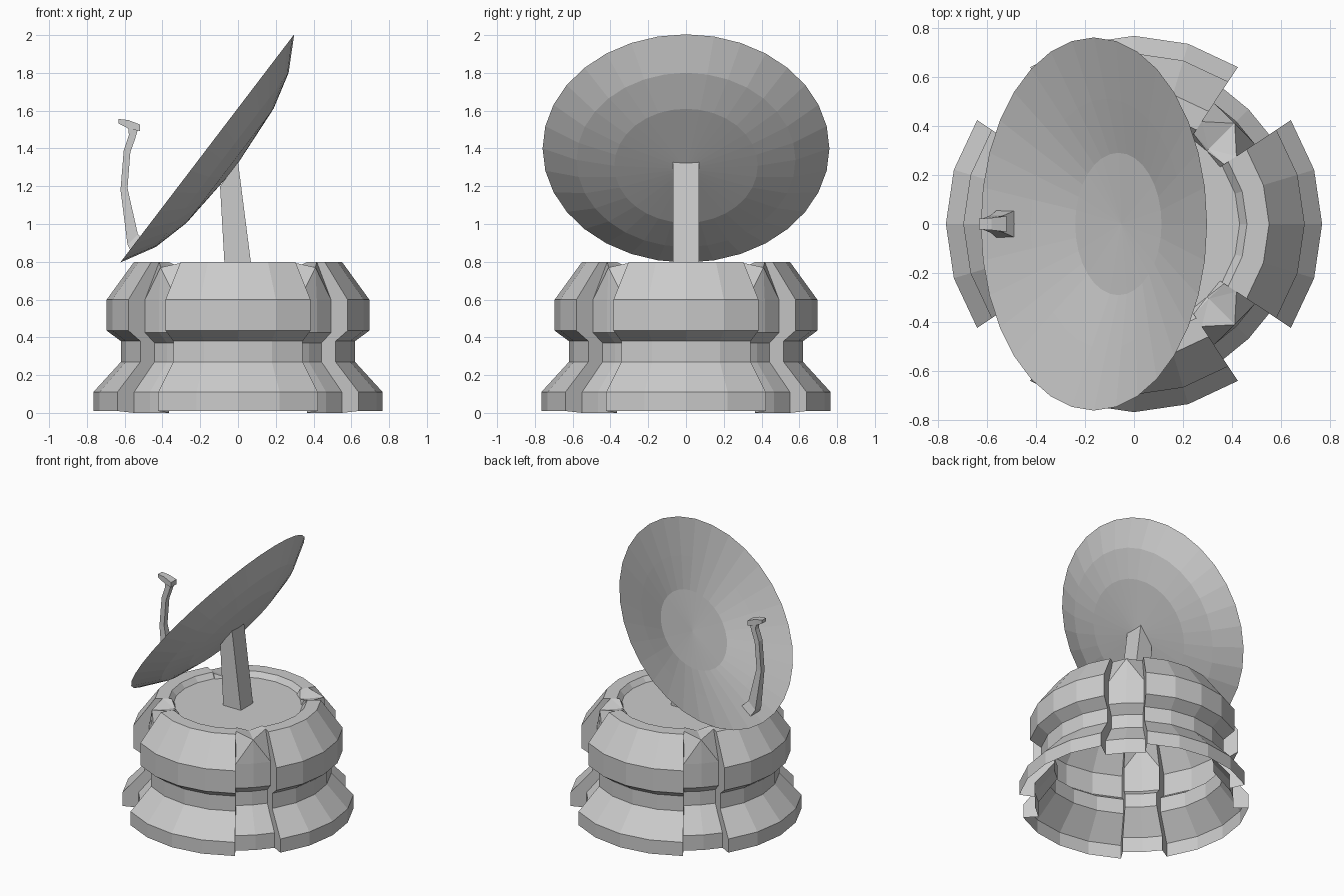
import bpy, bmesh, math
from mathutils import Vector, Matrix

if "Cube" in bpy.data.objects:
    bpy.data.objects.remove(bpy.data.objects["Cube"])

grey = bpy.data.materials.new("light_grey")
grey.diffuse_color = (0.6, 0.6, 0.6, 1)
grey.use_nodes = True
grey.node_tree.nodes["Principled BSDF"].inputs["Base Color"].default_value = grey.diffuse_color


def make_object(name, bm):
    bmesh.ops.remove_doubles(bm, verts=bm.verts, dist=0.0005)
    bmesh.ops.recalc_face_normals(bm, faces=bm.faces)
    me = bpy.data.meshes.new(name)
    bm.to_mesh(me)
    bm.free()
    me.materials.append(grey)
    ob = bpy.data.objects.new(name, me)
    bpy.context.collection.objects.link(ob)
    return ob


def loft(name, sections):
    """Skin a list of four-cornered sections and cap both ends."""
    bm = bmesh.new()
    rings = [[bm.verts.new(p) for p in s] for s in sections]
    for a, b in zip(rings, rings[1:]):
        for i in range(4):
            j = (i + 1) % 4
            bm.faces.new((a[i], a[j], b[j], b[i]))
    bm.faces.new(rings[0][::-1])
    bm.faces.new(rings[-1])
    return make_object(name, bm)


# Base: open-bottomed shell, four wide sectors with four recessed diagonal panels
SECTOR = [(.766, .01), (.766, .11), (.62, .27), (.62, .38), (.695, .435),
          (.695, .60), (.55, .80), (.46, .80), (.43, .765)]
PANEL = [(.66, 0), (.66, .11), (.53, .27), (.53, .37), (.59, .425),
         (.59, .60), (.50, .80), (.44, .80), (.42, .765)]
PANEL_MID = PANEL[:6] + [(.58, .77), (.43, .768), (.42, .765)]
HALF = 33.5

columns = []
for q in range(4):
    for k in range(5):
        columns.append((q * 90 - HALF + k * HALF / 2, SECTOR))
    columns.append((q * 90 + HALF, PANEL))
    columns.append((q * 90 + 45, PANEL_MID))
    columns.append((q * 90 + 90 - HALF, PANEL))

bm = bmesh.new()
cols = []
for deg, prof in columns:
    c, s = math.cos(math.radians(deg)), math.sin(math.radians(deg))
    cols.append([bm.verts.new((r * c, r * s, z)) for r, z in prof])
centre = bm.verts.new((0, 0, .765))
for i, a in enumerate(cols):
    j = (i + 1) % len(cols)
    b = cols[j]
    for k in range(len(a) - 1):
        if k >= 5 and columns[i][1] is PANEL_MID:
            bm.faces.new((a[k], b[k], a[k + 1]))
            bm.faces.new((b[k], b[k + 1], a[k + 1]))
        elif k >= 5 and columns[j][1] is PANEL_MID:
            bm.faces.new((a[k], b[k], b[k + 1]))
            bm.faces.new((a[k], b[k + 1], a[k + 1]))
        else:
            bm.faces.new((a[k], b[k], b[k + 1], a[k + 1]))
    if (a[-1].co - b[-1].co).length > .02:
        bm.faces.new((a[-1], b[-1], centre))
make_object("base_shell", bm)

# Dish: thin bowl spun round its own axis, then tilted
DISH = [(0, -.14), (.29, -.125), (.51, -.065), (.76, 0),
        (.58, -.10), (.38, -.152), (0, -.18)]
N = 32
bm = bmesh.new()
rings = []
for r, h in DISH:
    if r == 0:
        rings.append([bm.verts.new((0, 0, h))] * N)
    else:
        rings.append([bm.verts.new((r * math.cos(2 * math.pi * i / N),
                                    r * math.sin(2 * math.pi * i / N), h)) for i in range(N)])
for a, b in zip(rings, rings[1:]):
    for i in range(N):
        j = (i + 1) % N
        bm.faces.new(list(dict.fromkeys((a[i], a[j], b[j], b[i]))))
u = Vector((.606, 0, .795))
n = Vector((-.795, 0, .606))
rot = Matrix((u, n.cross(u), n)).transposed().to_4x4()
bm.transform(Matrix.Translation((-.163, 0, 1.4)) @ rot)
make_object("dish", bm)

# Mast: leaning post from the base floor to the back of the dish
loft("mast", [[(x0, -.07, z0), (x1, -.07, z1), (x1, .07, z1), (x0, .07, z0)]
              for x0, z0, x1, z1 in [(-.07, .76, .073, .76), (-.095, 1.20, .0, 1.33)]])

# Feed arm: bent tapering strut; each row is left x, z, right x, z, half width
ARM = [(-.56, .845, -.485, .90, .055), (-.585, .89, -.53, .945, .035),
       (-.622, 1.18, -.585, 1.19, .02), (-.605, 1.39, -.57, 1.38, .02),
       (-.578, 1.47, -.545, 1.45, .02), (-.58, 1.52, -.53, 1.50, .02)]
loft("feed_arm", [[(a, -w, za), (b, -w, zb), (b, w, zb), (a, w, za)]
                  for a, za, b, zb, w in ARM])

# Feed head: small tilted plate on the arm
loft("feed_head", [[(x, -w, z0), (x, w, z0), (x, w, z1), (x, -w, z1)]
                   for x, z0, z1, w in [(-.632, 1.532, 1.556, .022),
                                        (-.58, 1.505, 1.55, .025),
                                        (-.52, 1.492, 1.527, .032)]])
